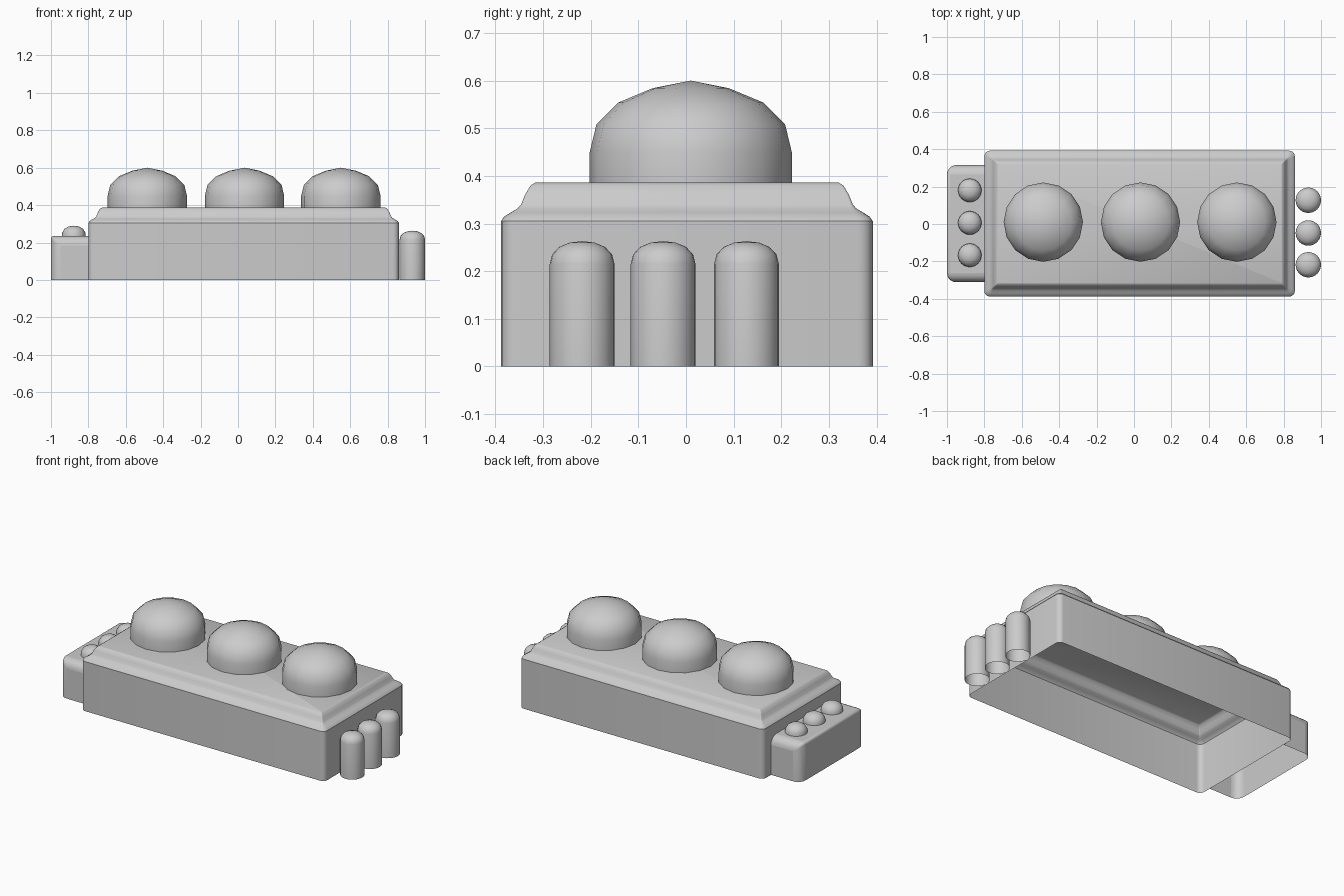
import bpy, bmesh, math

if "Cube" in bpy.data.objects:
    bpy.data.objects.remove(bpy.data.objects["Cube"])


def finish(name, bm, angle=40):
    bmesh.ops.remove_doubles(bm, verts=bm.verts, dist=1e-5)
    bmesh.ops.recalc_face_normals(bm, faces=bm.faces)
    # open shells: make the top face point up
    top = max(bm.faces, key=lambda f: f.calc_center_median().z)
    if top.normal.z < 0:
        bmesh.ops.reverse_faces(bm, faces=bm.faces)
    me = bpy.data.meshes.new(name)
    bm.to_mesh(me)
    bm.free()
    ob = bpy.data.objects.new(name, me)
    bpy.context.collection.objects.link(ob)
    bpy.ops.object.select_all(action='DESELECT')
    ob.select_set(True)
    bpy.context.view_layer.objects.active = ob
    bpy.ops.object.shade_smooth_by_angle(angle=math.radians(angle))
    return ob


def bridge(bm, a, b):
    n = len(a)
    for i in range(n):
        bm.faces.new((a[i], a[(i + 1) % n], b[(i + 1) % n], b[i]))


def lathe(name, x, y, profile, sides):
    """Open-bottomed round part; the last profile point is the pole."""
    bm = bmesh.new()
    prev = None
    for r, z in profile[:-1]:
        ring = [bm.verts.new((x + r * math.cos(math.tau * i / sides),
                              y + r * math.sin(math.tau * i / sides), z))
                for i in range(sides)]
        if prev:
            bridge(bm, prev, ring)
        prev = ring
    pole = bm.verts.new((x, y, profile[-1][1]))
    for i in range(sides):
        bm.faces.new((prev[i], prev[(i + 1) % sides], pole))
    return finish(name, bm, 50)


def rounded_ring(bm, cx, cy, hx, hy, r, z, steps=4):
    ring = []
    for k, (sx, sy) in enumerate(((1, 1), (-1, 1), (-1, -1), (1, -1))):
        for j in range(steps + 1):
            a = math.pi / 2 * (k + j / steps)
            ring.append(bm.verts.new((cx + sx * (hx - r) + r * math.cos(a),
                                      cy + sy * (hy - r) + r * math.sin(a), z)))
    return ring


# main body: open-bottomed shell with rounded shoulder and raised top panel
bm = bmesh.new()
prev = None
for inset, z, r in ((0, 0, .03), (0, .305, .03), (.006, .314, .027), (.02, .323, .02),
                    (.035, .332, .01), (.042, .34, .006), (.05, .36, .005),
                    (.062, .38, .004), (.072, .386, .003)):
    ring = rounded_ring(bm, .03, .002, .83 - inset, .39 - inset, r, z)
    if prev:
        bridge(bm, prev, ring)
    prev = ring
bm.faces.new(prev)
finish("body_shell", bm, 30)

# side box: open below and where it meets the body
bm = bmesh.new()
bmesh.ops.create_cube(bm, size=1)
for v in bm.verts:
    v.co = (-.9 + v.co.x * .2, .002 + v.co.y * .626, (v.co.z + .5) * .235)
open_faces = [f for f in bm.faces if f.normal.z < -.5 or f.normal.x > .5]
bmesh.ops.delete(bm, geom=open_faces, context='FACES_ONLY')
weight = bm.edges.layers.float.new("bevel_weight_edge")
for e in bm.edges:
    if len(e.link_faces) == 2:
        a, b = (v.co for v in e.verts)
        along_y = abs(a.y - b.y) > .1
        e[weight] = .3 if along_y else 1
box = finish("side_box", bm, 40)
mod = box.modifiers.new("rounding", 'BEVEL')
mod.limit_method = 'WEIGHT'
mod.width = .05
mod.segments = 5

# three large domes on the top panel
dome = ((.212, .386), (.212, .45), (.198, .508), (.152, .554), (.08, .584), (0, .6))
for i, x in enumerate((-.485, .035, .55)):
    lathe(f"large_dome_{i + 1}", x, .01, dome, 16)

# three round-topped posts against the right end
post = ((.068, 0), (.068, .215), (.063, .235), (.048, .251), (.026, .26), (0, .263))
for i, y in enumerate((-.218, -.048, .127)):
    lathe(f"end_post_{i + 1}", .932, y, post, 24)

# three small knobs on the side box
knob = ((.063, .234), (.062, .252), (.05, .273), (.028, .286), (0, .29))
for i, y in enumerate((-.167, .006, .18)):
    lathe(f"small_knob_{i + 1}", -.878, y, knob, 24)
